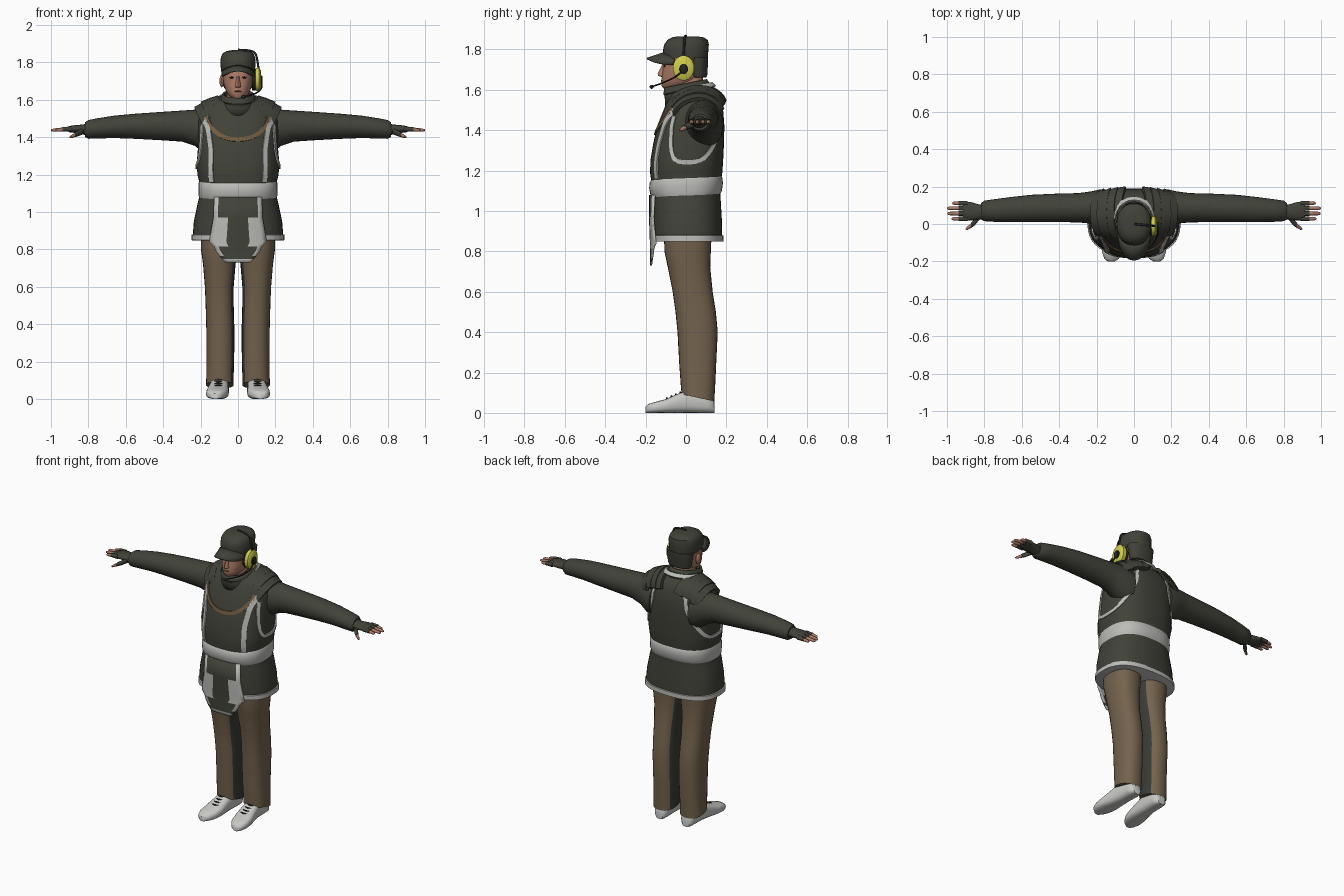
import bpy, bmesh, math
from mathutils import Vector as V

if "Cube" in bpy.data.objects:
    bpy.data.objects.remove(bpy.data.objects["Cube"])

def material(name, *c):
    m = bpy.data.materials.new(name)
    m.diffuse_color = (*c, 1)
    m.use_nodes = True
    m.node_tree.nodes["Principled BSDF"].inputs["Base Color"].default_value = m.diffuse_color
    return m

GREEN = material("dark green cloth", .052, .054, .040)
BROWN = material("brown trousers", .175, .125, .075)
GREY = material("light grey trim", .50, .50, .48)
SHOE = material("pale shoe", .58, .58, .56)
SKIN = material("skin", .42, .20, .135)
YELLOW = material("yellow ear cup", .62, .62, .07)
TAN = material("tan piping", .17, .105, .05)
BLACK = material("black plastic", .018, .018, .018)
SEAM = material("inner leg panel", .04, .045, .038)

def finish(name, bm, mats, mirror=False, rule=None):
    bmesh.ops.recalc_face_normals(bm, faces=bm.faces)
    if rule:
        for f in bm.faces:
            f.material_index = rule(f)
    me = bpy.data.meshes.new(name)
    bm.to_mesh(me)
    bm.free()
    for m in (mats if isinstance(mats, list) else [mats]):
        me.materials.append(m)
    ob = bpy.data.objects.new(name, me)
    bpy.context.collection.objects.link(ob)
    if mirror:
        ob.modifiers.new("mirror", 'MIRROR')
    return ob

def loft(name, rings, mats, mirror=False, cap=True, rule=None, closed=True):
    bm = bmesh.new()
    vs = [[bm.verts.new(p) for p in r] for r in rings]
    n = len(rings[0])
    for a, b in zip(vs, vs[1:]):
        for i in range(n if closed else n - 1):
            bm.faces.new((a[i], a[(i + 1) % n], b[(i + 1) % n], b[i]))
    if cap:
        bm.faces.new(vs[0])
        bm.faces.new(vs[-1])
    return finish(name, bm, mats, mirror, rule)

def sp(v, e):
    return math.copysign(abs(v) ** e, v)

def ring(z, a, yf, yb, cx=0, e=.8, tilt=0, n=40):
    """Level rounded cross-section; angle 0 is the front, 90 degrees is +x."""
    yc, b, out = (yf + yb) / 2, (yb - yf) / 2, []
    for i in range(n):
        t = 2 * math.pi * i / n
        y = -b * sp(math.cos(t), e)
        out.append(V((cx + a * sp(math.sin(t), e), yc + y, z + tilt * y)))
    return out

def tube(name, secs, mat, mirror=True, n=20):
    """Loft along x from (x, yc, zc, ry, rz) sections."""
    return loft(name, [[V((x, y + ry * math.cos(6.28319 * i / n), z + rz * math.sin(6.28319 * i / n)))
                        for i in range(n)] for x, y, z, ry, rz in secs], mat, mirror)

def smooth_path(pts, k=6):
    P = [V(p) for p in pts]
    P = [2 * P[0] - P[1]] + P + [2 * P[-1] - P[-2]]
    out = []
    for a, b, c, d in zip(P, P[1:], P[2:], P[3:]):
        for j in range(k):
            t = j / k
            out.append(.5 * (2 * b + (c - a) * t + (2 * a - 5 * b + 4 * c - d) * t * t + (3 * b - a - 3 * c + d) * t ** 3))
    return out + [P[-2]]

def sweep(name, pts, nrm, w, th, mat, mirror=True, sink=.008):
    """Flat strip along a path, lying on a surface with the given normals."""
    rings = []
    for i, (p, q) in enumerate(zip(pts, nrm)):
        s = q.cross(pts[min(i + 1, len(pts) - 1)] - pts[max(i - 1, 0)]).normalized() * w / 2
        rings.append([p - s - q * sink, p - s + q * th, p + s + q * th, p + s - q * sink])
    return loft(name, rings, mat, mirror)

def ball(name, loc, size, mat, mirror=False):
    bm = bmesh.new()
    bmesh.ops.create_uvsphere(bm, u_segments=16, v_segments=10, radius=1)
    for v in bm.verts:
        v.co = V(loc) + V((v.co.x * size[0], v.co.y * size[1], v.co.z * size[2]))
    return finish(name, bm, mat, mirror)

def disc(name, x, y, z, r, depth, mat):
    tube(name, [(x, y, z, r * .85, r), (x + depth * .7, y, z, r * .85, r), (x + depth, y, z, r * .68, r * .8)], mat, False, 28)

# Tunic: (z, half width, front y, back y)
TUNIC = [(.86, .243, -.165, .18), (.95, .236, -.17, .178), (1.05, .215, -.168, .172), (1.12, .195, -.168, .168),
         (1.19, .215, -.178, .18), (1.25, .222, -.176, .184), (1.33, .215, -.163, .188), (1.42, .215, -.143, .19),
         (1.49, .212, -.115, .185), (1.54, .195, -.095, .172), (1.575, .15, -.078, .155), (1.6, .1, -.065, .13)]

def body(z):
    z = min(max(z, .86), 1.6)
    for p, q in zip(TUNIC, TUNIC[1:]):
        if z <= q[0]:
            k = (z - p[0]) / (q[0] - p[0])
            return [p[i] + k * (q[i] - p[i]) for i in (1, 2, 3)]

def on_body(t, z):
    a, yf, yb = body(z)
    return V((a * sp(math.sin(t), .8), (yf + yb) / 2 - (yb - yf) / 2 * sp(math.cos(t), .8), z))

def angle_at(x, z):
    return math.asin(max(-1, min(1, sp(x / body(z)[0], 1.25))))

def trim(name, tz, w, mat, mirror=True):
    pts, nrm, h = [], [], .01
    for t, z in smooth_path(tz):
        pts.append(on_body(t, z))
        nrm.append((on_body(t + h, z) - on_body(t - h, z)).cross(on_body(t, z + h) - on_body(t, z - h)).normalized())
    sweep(name, pts, nrm, w, .006, mat, mirror)

loft("tunic", [ring(*s) for s in TUNIC], GREEN)

def band(name, zs, mat, tilt=0):
    rings = []
    for z, o in zs:
        a, f, b = body(z)
        rings.append(ring(z, a + o, f - o, b + o, tilt=tilt))
    loft(name, rings, mat)

band("hem_trim", [(.848, .0), (.85, .006), (.878, .006), (.88, 0)], GREY)
band("belt", [(1.065, -.03), (1.07, -.004), (1.09, .008), (1.125, .014), (1.155, .006), (1.172, -.008), (1.178, -.03)], GREY, .06)

# Trims lying on the tunic
trim("front_trim", [(angle_at(x, z), z) for x, z in
     ((.186, 1.535), (.165, 1.46), (.15, 1.38), (.144, 1.28), (.14, 1.16))], .03, GREY)
trim("armhole_trim", [(math.radians(d), z) for d, z in ((60, 1.47), (62, 1.40), (69, 1.29), (82, 1.245),
     (109, 1.255), (131, 1.33), (148, 1.43), (151, 1.5), (153, 1.56))], .022, GREY)
trim("neck_piping", [(angle_at(x, z), z) for x, z in ((-.165, 1.51), (-.14, 1.45), (-.085, 1.405), (0, 1.387),
     (.085, 1.405), (.14, 1.45), (.165, 1.51))], .022, TAN, False)

# Hanging front panel with a pale border: (z, half width)
panel = [(1.08, .128), (.97, .132), (.88, .147), (.84, .155), (.815, .128), (.79, .118), (.765, .10), (.748, .085), (.73, .07)]
rows = []
for z, w in panel:
    xs = [-w, .024 - w, -w * .4, 0, w * .4, w - .024, w]
    rows.append([V((x, on_body(angle_at(x, z), z).y - .014, z)) for x in xs])
tab = loft("front_panel", rows, [GREEN, GREY], cap=False, closed=False,
           rule=lambda f: int(abs(f.calc_center_median().x) > .082 or f.calc_center_median().z < .755))
tab.modifiers.new("thick", 'SOLIDIFY').thickness = .008

# Sleeves, gloves and fingers
tube("sleeve", [(.14, .085, 1.42, .10, .11), (.18, .087, 1.43, .098, .118), (.23, .088, 1.45, .086, .097),
                (.3, .087, 1.459, .078, .083), (.42, .086, 1.459, .076, .075), (.55, .083, 1.458, .073, .067),
                (.66, .077, 1.455, .067, .060), (.75, .072, 1.447, .060, .054), (.8, .07, 1.441, .055, .050),
                (.817, .068, 1.44, .044, .04)], GREEN, n=28)
tube("glove", [(.8, .065, 1.44, .036, .032), (.835, .064, 1.441, .042, .026), (.87, .068, 1.443, .049, .021),
               (.9, .07, 1.443, .05, .017), (.915, .07, 1.443, .046, .011)], GREEN)
for i, (y, tip) in enumerate(((.028, .975), (.056, .998), (.084, 1.0), (.111, .972))):
    tube("glove_finger", [(.89, y, 1.443, .013, .014), (.938, y, 1.442, .0125, .0125)], GREEN, n=10)
    tube("finger", [(.93, y, 1.442, .0105, .0105), (tip - .015, y, 1.438, .0095, .009), (tip - .004, y, 1.437, .007, .006),
                    (tip, y, 1.437, .002, .002)], SKIN, n=10)
tube("glove_thumb", [(.825, .045, 1.435, .02, .018), (.85, .012, 1.422, .018, .016), (.872, -.008, 1.412, .014, .013)], GREEN, n=12)
tube("thumb", [(.868, -.006, 1.413, .012, .011), (.89, -.022, 1.403, .010, .009), (.9, -.027, 1.399, .003, .003)], SKIN, n=12)

# Layered shoulder pads
for i, (x, z) in enumerate(((.095, 1.612), (.133, 1.607), (.17, 1.593), (.205, 1.568))):
    pts, nrm = [], []
    for k in range(15):
        t = math.radians(-80 + 160 * k / 14)
        c, s = 1 - math.cos(t), math.sin(t)
        front = .055 if s < 0 else .03
        pts.append(V((x - front * c, .05 + (.142 - .006 * i) * s, z - .105 * c + .01 * s)))
        nrm.append(V((.3 + .12 * i, s * .9, math.cos(t) + .25)).normalized())
    sweep("shoulder_pad", pts, nrm, .058, .008, GREEN, sink=.012)

# Trousers with darker inner leg
loft("trouser_leg", [ring(z, a, f, b, cx, .85, tilt, 28) for z, cx, a, f, b, tilt in (
    (.075, .097, .074, -.022, .14, -.22), (.13, .096, .073, -.026, .144, -.1), (.25, .094, .074, -.034, .15, 0),
    (.4, .095, .075, -.042, .157, 0), (.5, .098, .075, -.052, .148, 0), (.6, .1, .077, -.066, .132, 0),
    (.72, .1, .087, -.09, .12, 0), (.8, .1, .098, -.107, .123, 0), (.95, .1, .1, -.11, .13, 0))],
    [BROWN, SEAM], True, rule=lambda f: int(f.normal.x < -.8))

# Shoes: (y, centre x, half width, height)
loft("shoe", [[V((cx + w * sp(math.cos(t), .7), y, h / 2 + h / 2 * sp(math.sin(t), .7)))
               for t in (2 * math.pi * i / 24 for i in range(24))] for y, cx, w, h in (
    (-.2, .122, .018, .03), (-.187, .12, .038, .044), (-.15, .115, .056, .055), (-.1, .109, .06, .068), (-.04, .103, .054, .095),
    (.02, .098, .048, .12), (.1, .096, .047, .11), (.13, .096, .04, .08), (.142, .096, .025, .05))], SHOE, True)
for i in range(4):
    y = -.095 + .022 * i
    tube("lace", [(.082, y + .008, .068 + .0095 * i, .004, .006), (.105, y, .072 + .0095 * i, .004, .006),
                  (.13, y + .008, .067 + .0095 * i, .004, .006)], BLACK, n=8)

# Head and face
loft("neck", [ring(1.55, .06, -.04, .085), ring(1.68, .058, -.05, .085)], SKIN)
loft("head", [ring(z, a, f, b, e=.92, n=32) for z, a, f, b in (
    (1.606, .026, -.11, -.03), (1.618, .046, -.12, .02), (1.645, .064, -.122, .07), (1.68, .076, -.118, .09),
    (1.72, .082, -.113, .1), (1.77, .084, -.11, .1), (1.81, .075, -.09, .09))], SKIN)
loft("nose", [ring(z, a, f, -.09, e=1, n=12) for z, a, f in ((1.664, .012, -.122), (1.669, .018, -.138), (1.68, .014, -.14), (1.725, .008, -.118))], SKIN)
ball("ear", (-.087, -.005, 1.70), (.012, .024, .034), SKIN)
ball("eye", (.033, -.106, 1.718), (.014, .006, .005), BLACK, True)
ball("mouth", (0, -.119, 1.645), (.022, .005, .004), TAN)

# Collar
collar = loft("collar", [ring(z, a, f, b, e=.95, tilt=k) for z, a, f, b, k in (
    (1.545, .12, -.105, .14, .25), (1.585, .096, -.105, .122, .25), (1.60, .088, -.108, .115, .25),
    (1.605, .094, -.112, .116, .25), (1.632, .082, -.108, .104, .2))], GREEN, cap=False)
collar.modifiers.new("thick", 'SOLIDIFY').thickness = .012
arc = [V((.108 * math.sin(t), .02 - .115 * math.cos(t), 1.605 - .02 * math.cos(t))) for t in (math.radians(95 + 17 * i) for i in range(11))]
sweep("collar_back_trim", arc, [V((p.x, p.y - .02, .12)).normalized() for p in arc], .026, .006, GREY, False)

# Cap, neck flap and brim
loft("cap", [ring(z, a, f, b, e=.9, tilt=k) for z, a, f, b, k in (
    (1.752, .09, -.112, .106, -.1), (1.79, .094, -.114, .11, -.05), (1.825, .092, -.108, .113, 0),
    (1.847, .083, -.092, .108, 0), (1.86, .062, -.068, .088, 0), (1.865, .03, -.04, .05, 0))], GREEN)
loft("cap_back_flap", [ring(z, a, f, b, e=.9) for z, a, f, b in (
    (1.66, .072, .03, .1), (1.675, .08, .02, .106), (1.76, .09, .01, .11))], GREEN)
brim = loft("cap_brim", [[V((.088 * math.sin(t), -.055 - .045 * math.cos(t) - .095 * r * math.cos(t) ** .8,
                            1.79 - .032 * r - .035 * math.sin(t) ** 2))
                          for t in (math.radians(-89 + 178 * i / 20) for i in range(21))] for r in (0, .5, 1)],
            GREEN, cap=False, closed=False)
brim.modifiers.new("thick", 'SOLIDIFY').thickness = .008

# Headset on one ear
disc("ear_pad", .075, -.012, 1.708, .058, .024, BLACK)
disc("ear_cup", .094, -.012, 1.708, .062, .028, YELLOW)
disc("ear_cup_centre", .118, -.012, 1.703, .026, .014, BLACK)

def wire(name, pts, r, mat):
    cu = bpy.data.curves.new(name, 'CURVE')
    cu.dimensions, cu.bevel_depth, cu.bevel_resolution = '3D', r, 2
    cu.use_fill_caps = True
    path = smooth_path(pts)
    s = cu.splines.new('POLY')
    s.points.add(len(path) - 1)
    for p, q in zip(s.points, path):
        p.co = (*q, 1)
    cu.materials.append(mat)
    bpy.context.collection.objects.link(bpy.data.objects.new(name, cu))

wire("headband", [(.112, -.012, 1.74), (.105, -.01, 1.80), (.09, -.008, 1.85), (.05, -.005, 1.864), (0, 0, 1.867)], .006, BLACK)
wire("microphone_boom", [(.126, -.02, 1.69), (.125, -.06, 1.66), (.095, -.115, 1.635), (.035, -.165, 1.617)], .004, BLACK)
ball("microphone", (.028, -.17, 1.615), (.013, .01, .01), BLACK)

# Smooth shading with sharp edges kept
for ob in bpy.context.scene.objects:
    ob.select_set(ob.type == 'MESH')
bpy.context.view_layer.objects.active = bpy.data.objects["tunic"]
bpy.ops.object.shade_smooth_by_angle(angle=math.radians(40))
